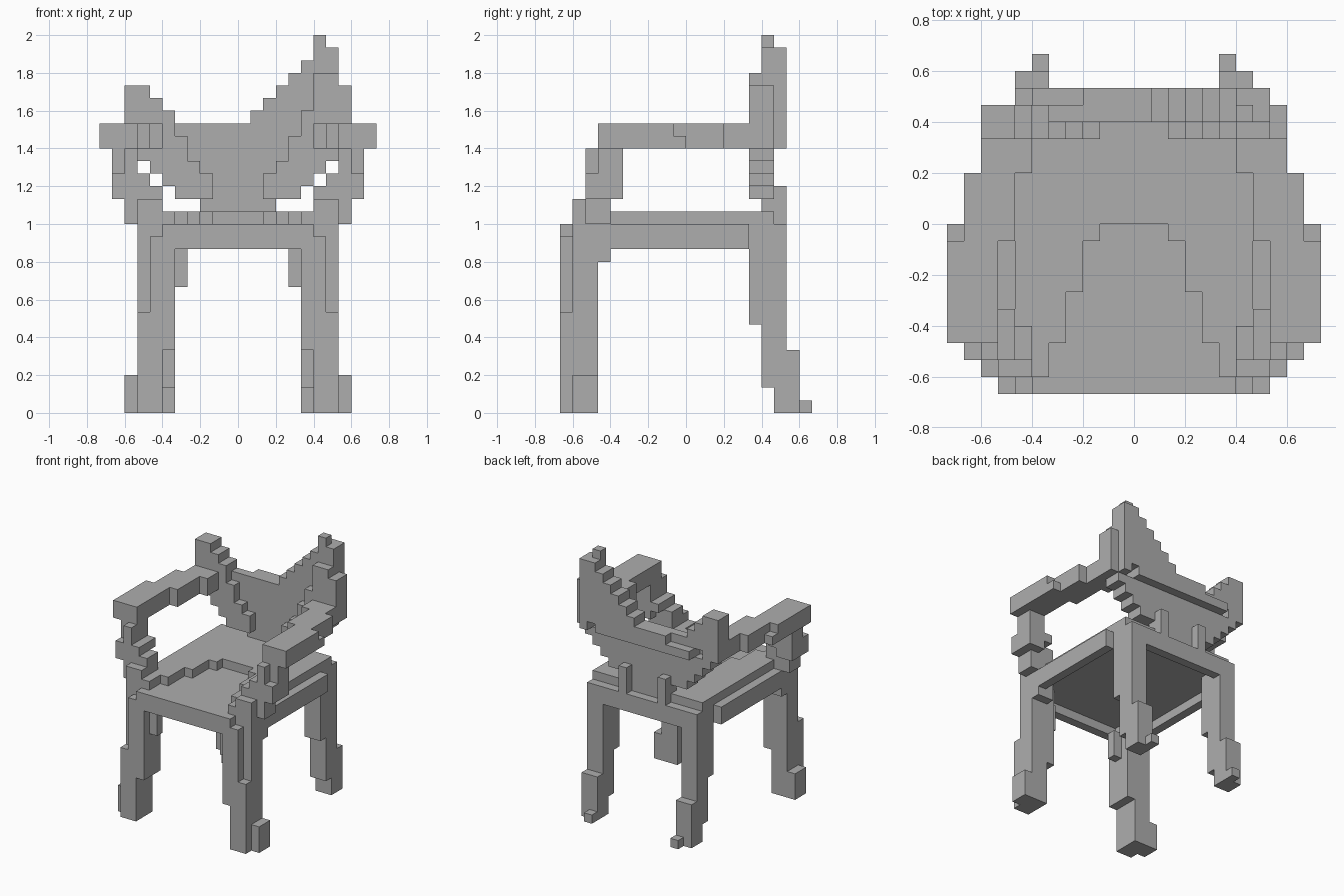
import bpy
import bmesh
from itertools import product
from mathutils import Vector

default = bpy.data.objects.get("Cube")
if default:
    bpy.data.objects.remove(default, do_unlink=True)

UNIT = 1 / 15  # edge of one building block

grey = bpy.data.materials.new("plain grey")
grey.use_nodes = True
colour = (0.42, 0.42, 0.42, 1)
grey.diffuse_color = colour
grey.node_tree.nodes["Principled BSDF"].inputs["Base Color"].default_value = colour


def block(x, y, z):
    """All unit cells inside a block given by (low, high) ranges."""
    return set(product(range(*x), range(*y), range(*z)))


def join(*blocks):
    return set().union(*blocks)


def mirror(cells):
    return {(-x - 1, y, z) for x, y, z in cells}


def build(name, cells):
    """Make one clean shell around a set of cells."""
    bm = bmesh.new()
    corners = {}
    for cell in cells:
        for axis, side in product(range(3), (0, 1)):
            beside = list(cell)
            beside[axis] += 2 * side - 1
            if tuple(beside) in cells:
                continue
            ring = []
            for a, b in ((0, 0), (1, 0), (1, 1), (0, 1)):
                point = list(cell)
                point[axis] += side
                point[(axis + 1) % 3] += a
                point[(axis + 2) % 3] += b
                key = tuple(point)
                if key not in corners:
                    corners[key] = bm.verts.new(Vector(key) * UNIT)
                ring.append(corners[key])
            bm.faces.new(ring if side else ring[::-1])
    bmesh.ops.dissolve_limit(bm, angle_limit=0.01, verts=bm.verts, edges=bm.edges)
    mesh = bpy.data.meshes.new(name)
    bm.to_mesh(mesh)
    bm.free()
    mesh.materials.append(grey)
    obj = bpy.data.objects.new(name, mesh)
    bpy.context.collection.objects.link(obj)


def build_pair(name, cells):
    build("left_" + name, cells)
    build("right_" + name, mirror(cells))


# Front legs with an outer foot and inner brackets
front_leg = join(
    block((6, 8), (-10, -7), (0, 5)),
    block((5, 8), (-10, -7), (5, 8)),
    block((5, 7), (-10, -9), (8, 14)),
    block((5, 8), (-9, -7), (8, 15)),
    block((8, 9), (-9, -7), (0, 3)),
    block((4, 5), (-9, -8), (10, 13)),
    block((6, 8), (-7, -6), (12, 15)),
)
build_pair("front_leg", front_leg)

# Back legs sweeping backwards to the floor
back_leg = join(
    block((5, 7), (5, 6), (7, 14)),
    block((5, 7), (6, 7), (2, 14)),
    block((5, 7), (7, 8), (0, 14)),
    block((5, 7), (8, 9), (0, 5)),
    block((5, 6), (9, 10), (0, 1)),
)
build_pair("back_leg", back_leg)

# Seat frame
build("front_apron", block((-6, 6), (-10, -9), (13, 15)))
build("back_apron", block((-7, 7), (7, 8), (13, 15)))
build_pair("side_rail", block((7, 8), (-6, 5), (13, 15)))

# Seat board with a raised cushion that is scooped out at the front
build("seat_board", block((-7, 7), (-9, 7), (14, 15)))
cushion_half = set()
scoop = {0: 0, 1: 0, 2: -1, 3: -4, 4: -7, 5: -9, 6: -9}
for x, start in scoop.items():
    cushion_half |= block((x, x + 1), (start, 7), (15, 16))
build("seat_cushion", cushion_half | mirror(cushion_half))

# Arm supports curling outwards
support = join(
    block((6, 8), (-9, -6), (15, 17)),
    block((8, 9), (-8, -6), (15, 17)),
    block((6, 10), (-8, -6), (17, 18)),
    block((7, 10), (-8, -5), (18, 19)),
    block((8, 10), (-7, -5), (17, 21)),
    block((8, 9), (-8, -7), (19, 21)),
)
build_pair("arm_support", support)

# Armrests bowing outwards
armrest = join(
    block((8, 11), (-7, -1), (21, 23)),
    block((7, 10), (-1, 3), (21, 23)),
    block((10, 11), (-1, 0), (21, 22)),
    block((6, 9), (3, 5), (21, 23)),
)
build_pair("armrest", armrest)

# Broken backrest: the ragged top edge is a height per column
LEFT, TOP_LOW = -9, 23
ragged = {-9: 26, -8: 26, -7: 25, -6: 24, 6: 30, 7: 29, 8: 26}
for x in range(1, 6):
    ragged[x] = TOP_LOW + x
lower_width = {16: 3, 17: 5, 18: 6, 19: 7, 20: 8}
wing_start = {17: 2, 18: 2, 19: 3, 20: 4, 21: 4, 22: 5, 23: 5}

back = set()
for x in range(LEFT, -LEFT):
    out = x if x >= 0 else -x - 1
    top = ragged.get(x, TOP_LOW)
    for z in range(16, top):
        if out >= lower_width.get(z, 9):
            continue
        back.add((x, 6, z))
        # Side wings one step forward
        if z > 16 and z < 27 and out >= wing_start.get(z, 6):
            back.add((x, 5, z))
        # Thick upper rim behind
        rim_top = 22 if x < -3 else 29
        if 21 <= z < rim_top and -7 <= x < 8:
            back.add((x, 7, z))
# Small square openings beside the rim
for x in (-7, 6):
    back -= {(x, 6, 21), (x, 7, 21)}
build("backrest", back)

# Short pegs holding the backrest
build_pair("back_peg", block((2, 3), (7, 8), (15, 18)))
